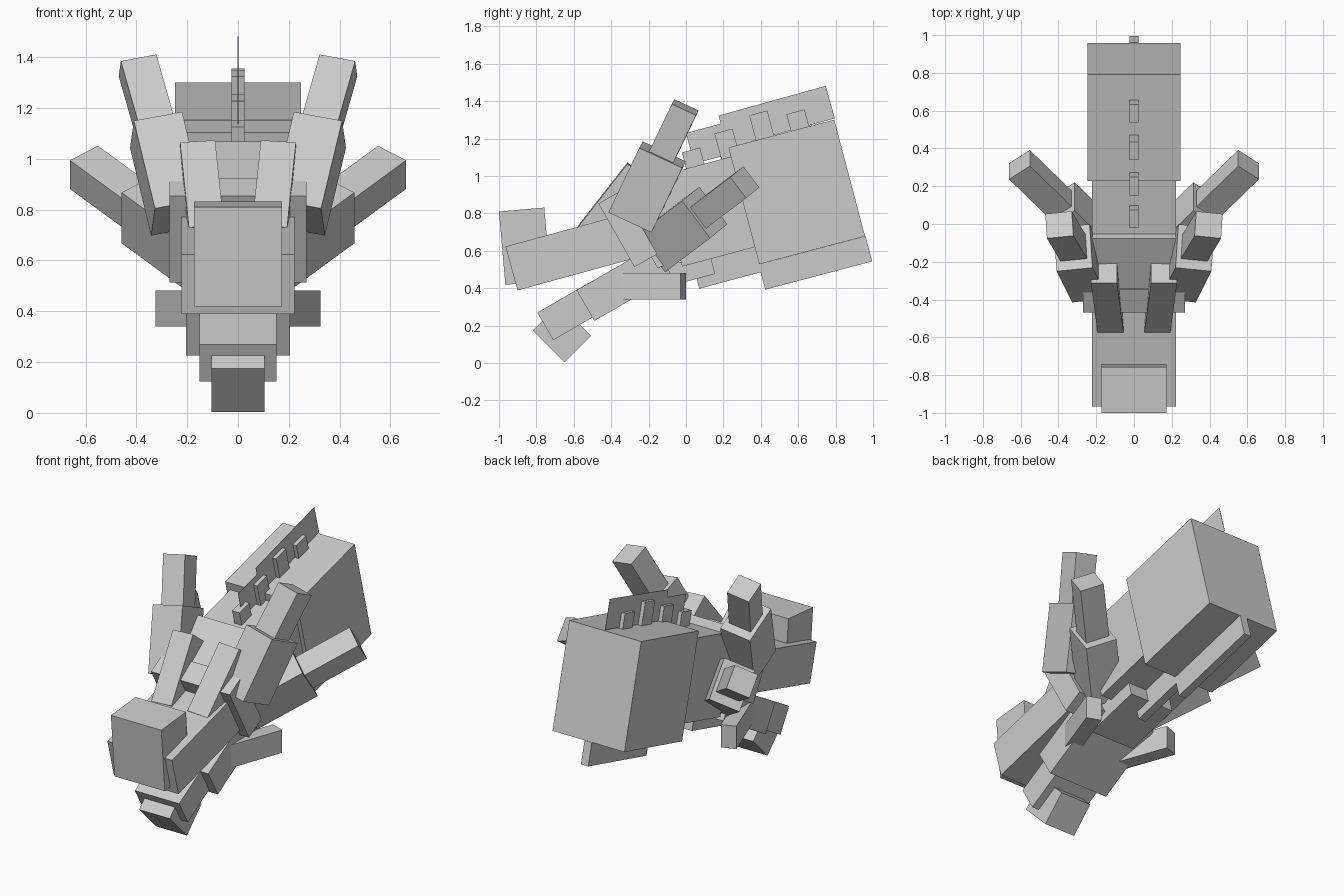
import bpy, bmesh, math
from mathutils import Vector as V

if "Cube" in bpy.data.objects:
    bpy.data.objects.remove(bpy.data.objects["Cube"])

grey = bpy.data.materials.new("stone_grey")
grey.diffuse_color = (0.6, 0.6, 0.6, 1)
grey.use_nodes = True
grey.node_tree.nodes["Principled BSDF"].inputs["Base Color"].default_value = grey.diffuse_color


def block(name, corner, a, b, c):
    """Box spanned from a corner by three edge vectors."""
    bm = bmesh.new()
    bmesh.ops.create_cube(bm, size=1)
    corner, a, b, c = V(corner), V(a), V(b), V(c)
    for v in bm.verts:
        p = v.co + V((.5, .5, .5))
        v.co = corner + a * p.x + b * p.y + c * p.z
    bmesh.ops.recalc_face_normals(bm, faces=bm.faces)
    me = bpy.data.meshes.new(name)
    bm.to_mesh(me)
    bm.free()
    me.materials.append(grey)
    bpy.context.collection.objects.link(bpy.data.objects.new(name, me))


def tilted(name, y, z, tilt, length, height, half):
    """Centred box pitched about x; (y, z) is its top front edge."""
    s, c = math.sin(math.radians(tilt)), math.cos(math.radians(tilt))
    block(name, (-half, y, z), (2 * half, 0, 0), (0, c * length, s * length),
          (0, s * height, -c * height))


def pair(name, corner, *edges):
    """Box on the right side plus its mirror image on the left."""
    for side, sx in (("right", 1), ("left", -1)):
        flip = lambda p: (p[0] * sx, p[1], p[2])
        block(f"{name}_{side}", flip(corner), *[flip(e) for e in edges])


def centred_pair(name, centre, axis, w, d, length):
    """Mirrored box starting at the centre of its base face."""
    centre, axis = V(centre), V(axis).normalized() * length
    pair(name, centre - w / 2 - d / 2, w, d, axis)


# Neck segments with keels underneath
tilted("neck_rear", .227, 1.152, 14.8, .585, .645, .247)
tilted("neck_front", -.15, .999, 15, .46, .50, .222)
tilted("keel_rear", .388, .527, 14.8, .592, .139, .025)
tilted("keel_front", .035, .532, 15, .36, .139, .025)
tilted("throat", -.22, .49, 15, .36, .11, .15)

# Crest: flat sheets and a row of ridge studs
tilted("crest_rear", .174, 1.323, 15.5, .595, .18, .001)
tilted("crest_front", 0, 1.23, 15, .24, .17, .001)
for i, (y, z) in enumerate(((.537, 1.33), (.338, 1.324), (.152, 1.227), (-.022, 1.126))):
    tilted(f"ridge_stud_{i + 1}", y, z, 15, .1, .15, .025)

# Head
tilted("cranium", -.375, .895, 30, .345, .45, .222)
tilted("cheek_collar", -.468, .853, 29.5, .14, .39, .27)
tilted("upper_snout", -.965, .623, 15.3, .70, .243, .222)
tilted("nose", -1, .81, 5, .243, .393, .173)

# Lower jaw
tilted("jaw_rear", -.585, .39, 30, .48, .19, .205)
tilted("jaw_front", -.795, .27, 30, .32, .17, .152)
tilted("chin", -.82, .174, 45, .2, .24, .105)

# Slabs leaning up from the snout over the brow
pair("brow_slab", (.055, -.575, .738), (.138, 0, -.008), (.035, .262, .335), (0, .118, -.092))

# Upper horns, thick base and slimmer tip
horn_dir = V((.083, .165, .345))
w, d = V((-.19, .019, .035)), V((.015, .23, -.107))
base = V((.327, -.415, .805))
pair("upper_horn_base", base, horn_dir, w, d)
top = base + horn_dir + (w + d) / 2
centred_pair("upper_horn_tip", top - horn_dir * .05, (.25, .42, .88),
             w.normalized() * .143, d.normalized() * .143, .31)

# Side horns, swept outward
axis = V((.635, .617, .465))
w, d = V((.77, -.49, -.40)), V((0, .60, -.80))
joint = V((.386, .10, .805))
centred_pair("side_horn_base", joint - axis * .39, axis, w * .187, d * .25, .39)
centred_pair("side_horn_tip", joint - axis * .02, axis, w * .143, d * .141, .367)

# Small fins on the cheeks
pair("cheek_fin", (.205, -.36, .34), (.12, .33, 0), (-.085, .031, 0), (0, 0, .142))
